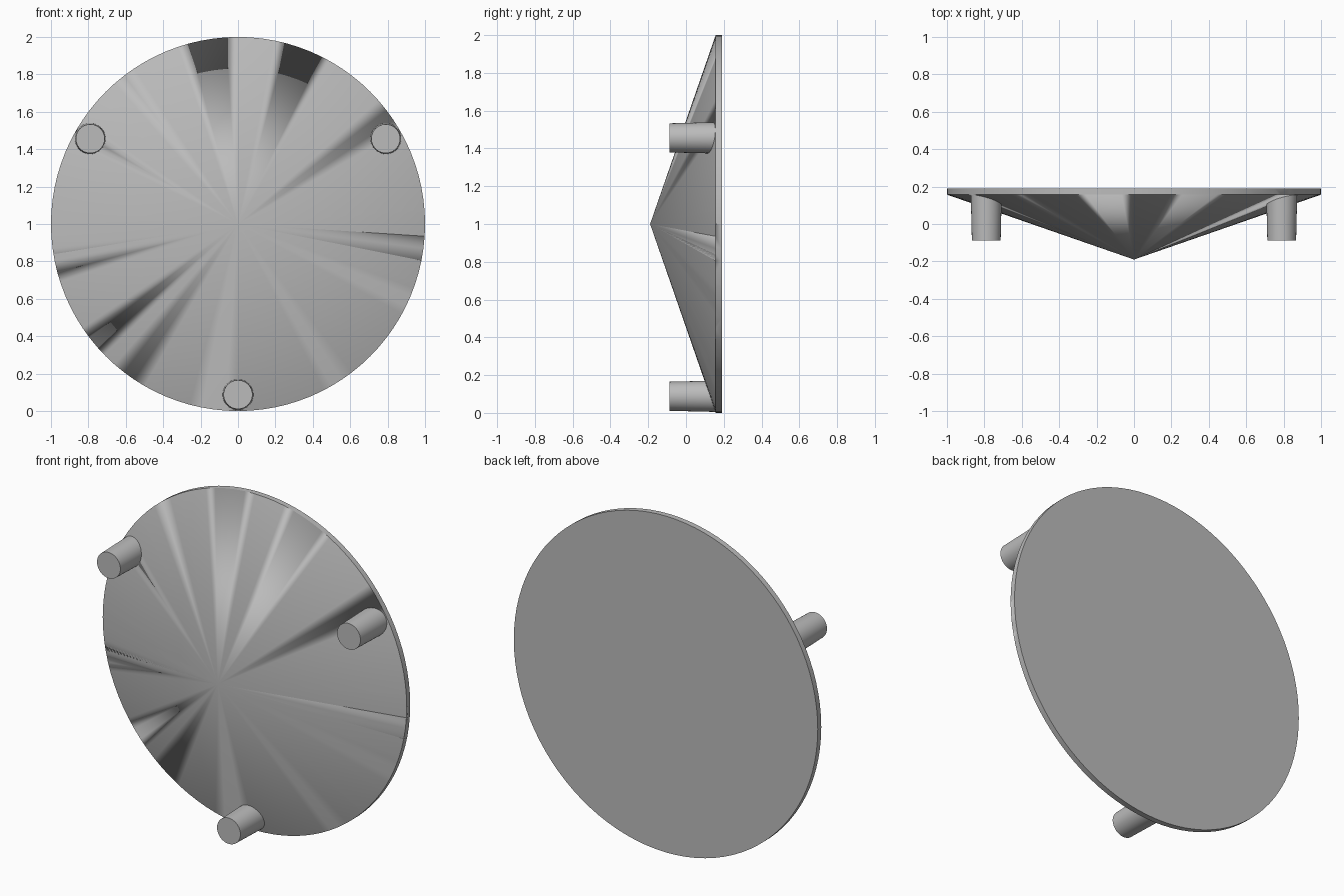
import bpy, math
from mathutils import Matrix, Vector

if "Cube" in bpy.data.objects:
    bpy.data.objects.remove(bpy.data.objects["Cube"])

grey = bpy.data.materials.new("neutral grey")
grey.diffuse_color = (0.5, 0.5, 0.5, 1)
grey.use_nodes = True
grey.node_tree.nodes["Principled BSDF"].inputs["Base Color"].default_value = grey.diffuse_color


def frustum(name, r_front, r_back, y_front, y_back, x=0.0, z=1.0, sides=64):
    """Round part whose axis runs along y."""
    bpy.ops.mesh.primitive_cone_add(vertices=sides, radius1=r_back, radius2=r_front,
                                    depth=y_back - y_front)
    ob = bpy.context.object
    ob.name = name
    # local +z becomes -y, so the top end faces the front
    ob.data.transform(Matrix.Rotation(math.pi / 2, 4, 'X'))
    ob.location = Vector((x, (y_front + y_back) / 2, z))
    ob.data.materials.append(grey)
    bpy.ops.object.shade_smooth_by_angle(angle=math.radians(30))
    return ob


# shallow cone with its point to the front, on a thin rim disc
rim = frustum("rim_disc", 1.0, 1.0, 0.157, 0.19, sides=96)
cone = frustum("shallow_cone", 0.0, 1.0, -0.19, 0.157, sides=96)

# weld cone and rim into one closed body
mod = rim.modifiers.new("join_cone", 'BOOLEAN')
mod.operation = 'UNION'
mod.solver = 'EXACT'
mod.object = cone
bpy.context.view_layer.objects.active = rim
bpy.ops.object.modifier_apply(modifier=mod.name)
bpy.data.objects.remove(cone)
rim.name = "cone_body"

# three tapered pegs near the edge
for i, deg in enumerate((-90, 30, 150)):
    a = math.radians(deg)
    frustum(f"peg_{i + 1}", 0.077, 0.083, -0.087, 0.165,
            0.912 * math.cos(a), 1 + 0.912 * math.sin(a), sides=48)
